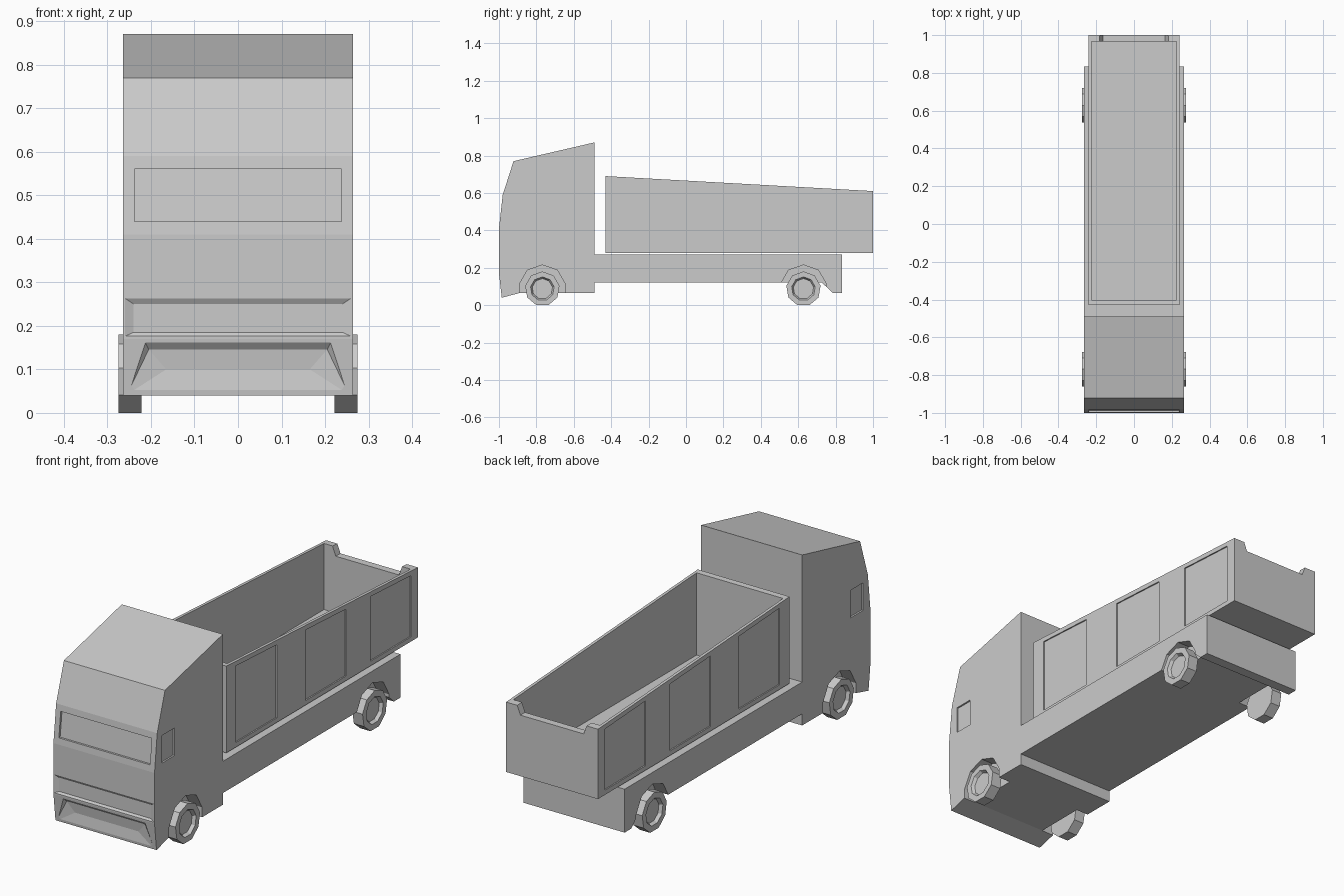
import bpy, bmesh
from math import sin, cos, radians

if "Cube" in bpy.data.objects:
    bpy.data.objects.remove(bpy.data.objects["Cube"], do_unlink=True)

grey = bpy.data.materials.new("plain_grey")
grey.use_nodes = True
grey.diffuse_color = (0.6, 0.6, 0.6, 1)
grey.node_tree.nodes["Principled BSDF"].inputs["Base Color"].default_value = (0.6, 0.6, 0.6, 1)


def finish(name, bm):
    bmesh.ops.recalc_face_normals(bm, faces=bm.faces)
    mesh = bpy.data.meshes.new(name)
    bm.to_mesh(mesh)
    bm.free()
    mesh.materials.append(grey)
    obj = bpy.data.objects.new(name, mesh)
    bpy.context.collection.objects.link(obj)
    return obj


def prism(name, profile, half_width):
    """Extrude a (y, z) side profile across x."""
    bm = bmesh.new()
    face = bm.faces.new([bm.verts.new((-half_width, y, z)) for y, z in profile])
    ext = bmesh.ops.extrude_face_region(bm, geom=[face])["geom"]
    verts = [v for v in ext if isinstance(v, bmesh.types.BMVert)]
    bmesh.ops.translate(bm, verts=verts, vec=(2 * half_width, 0, 0))
    return finish(name, bm)


def hull_mesh(points):
    bm = bmesh.new()
    for p in points:
        bm.verts.new(p)
    bmesh.ops.convex_hull(bm, input=bm.verts)
    bmesh.ops.dissolve_limit(bm, angle_limit=0.01, verts=bm.verts, edges=bm.edges)
    return bm


def cutter(points):
    obj = finish("cutter", hull_mesh(points))
    obj.hide_render = True
    return obj


def mirrored(points):
    """Add the x-mirrored copy of every point."""
    return [(s * x, y, z) for x, y, z in points for s in (1, -1)]


def across(profile, x0, x1):
    return [(x, y, z) for y, z in profile for x in (x0, x1)]


def carve(obj, cutters):
    bpy.context.view_layer.objects.active = obj
    for c in cutters:
        mod = obj.modifiers.new("carve", "BOOLEAN")
        mod.operation = "DIFFERENCE"
        mod.solver = "EXACT"
        mod.object = c
        bpy.ops.object.modifier_apply(modifier=mod.name)
        bpy.data.objects.remove(c, do_unlink=True)


AXLES = {"front": -0.768, "rear": 0.628}
SIDES = {"left": 1, "right": -1}

# Cab and chassis in one body
body = prism("cab_and_chassis", [
    (-0.985, 0.04), (-0.89, 0.065), (-0.49, 0.065), (-0.49, 0.12),
    (0.727, 0.12), (0.786, 0.065), (0.835, 0.065), (0.835, 0.27),
    (-0.49, 0.27), (-0.49, 0.87), (-0.922, 0.77), (-0.98, 0.59),
    (-1.0, 0.41), (-1.0, 0.17)], 0.264)
cuts = []

# Wheel arch pockets and side cab windows
for s in SIDES.values():
    for y in AXLES.values():
        arch = [(y, 0.215)]
        for d in (1, -1):
            arch += [(y + d * 0.08, 0.187), (y + d * 0.123, 0.112), (y + d * 0.123, 0.0)]
        cuts.append(cutter(across(arch, s * 0.2, s * 0.3)))
    window = [(-0.945, 0.435), (-0.85, 0.435), (-0.85, 0.565), (-0.945, 0.565)]
    cuts.append(cutter(across(window, s * 0.256, s * 0.3)))

# Windscreen recess
cuts.append(cutter(mirrored([
    (0.238, -1.05, 0.44), (0.238, -1.05, 0.56),
    (0.238, -0.987, 0.44), (0.238, -0.973, 0.56)])))
# Shallow front band and lower grille
cuts.append(cutter(mirrored([
    (0.262, -1.001, 0.265), (0.262, -1.001, 0.175),
    (0.24, -0.992, 0.25), (0.24, -0.992, 0.185)])))
cuts.append(cutter(mirrored([
    (0.215, -1.003, 0.166), (0.255, -0.988, 0.042),
    (0.205, -0.986, 0.146), (0.165, -0.98, 0.1)])))
carve(body, cuts)

# Open cargo bed with sloping rim
FRONT, BACK = -0.43, 1.0


def rim(y):
    return 0.69 - 0.08 * (y - FRONT) / (BACK - FRONT)


bed = prism("cargo_bed", [(FRONT, 0.28), (BACK, 0.28), (BACK, rim(BACK)),
                          (FRONT, rim(FRONT))], 0.24)
cuts = [cutter(across([(-0.402, 0.3), (0.965, 0.3), (0.965, 0.9), (-0.402, 0.9)],
                      -0.226, 0.226))]
# Tailgate notch between the corner posts
cuts.append(cutter(mirrored([(x, y, z) for y in (0.93, 1.05)
                             for x, z in ((0.165, 0.568), (0.182, 0.612), (0.182, 0.8))])))
# Three sunken panels on each side
for s in SIDES.values():
    for y0 in (-0.356, 0.16, 0.645):
        y1 = y0 + 0.303
        panel = [(y0, 0.302), (y1, 0.302), (y1, rim(y1) - 0.022), (y0, rim(y0) - 0.022)]
        cuts.append(cutter(across(panel, s * 0.234, s * 0.3)))
carve(bed, cuts)

# Nine-sided wheels with sunken hubs
for axle, y in AXLES.items():
    for side, s in SIDES.items():
        ring = [(y + 0.093 * sin(radians(40 * i)), 0.0874 + 0.093 * cos(radians(40 * i)))
                for i in range(9)]
        bm = hull_mesh(across(ring, s * 0.222, s * 0.275))
        bmesh.ops.recalc_face_normals(bm, faces=bm.faces)
        outer = [f for f in bm.faces if f.normal.x * s > 0.9]
        bmesh.ops.inset_region(bm, faces=outer, thickness=0.029)
        bmesh.ops.inset_region(bm, faces=outer, thickness=0.009, depth=-0.015)
        finish(f"{axle}_{side}_wheel", bm)
